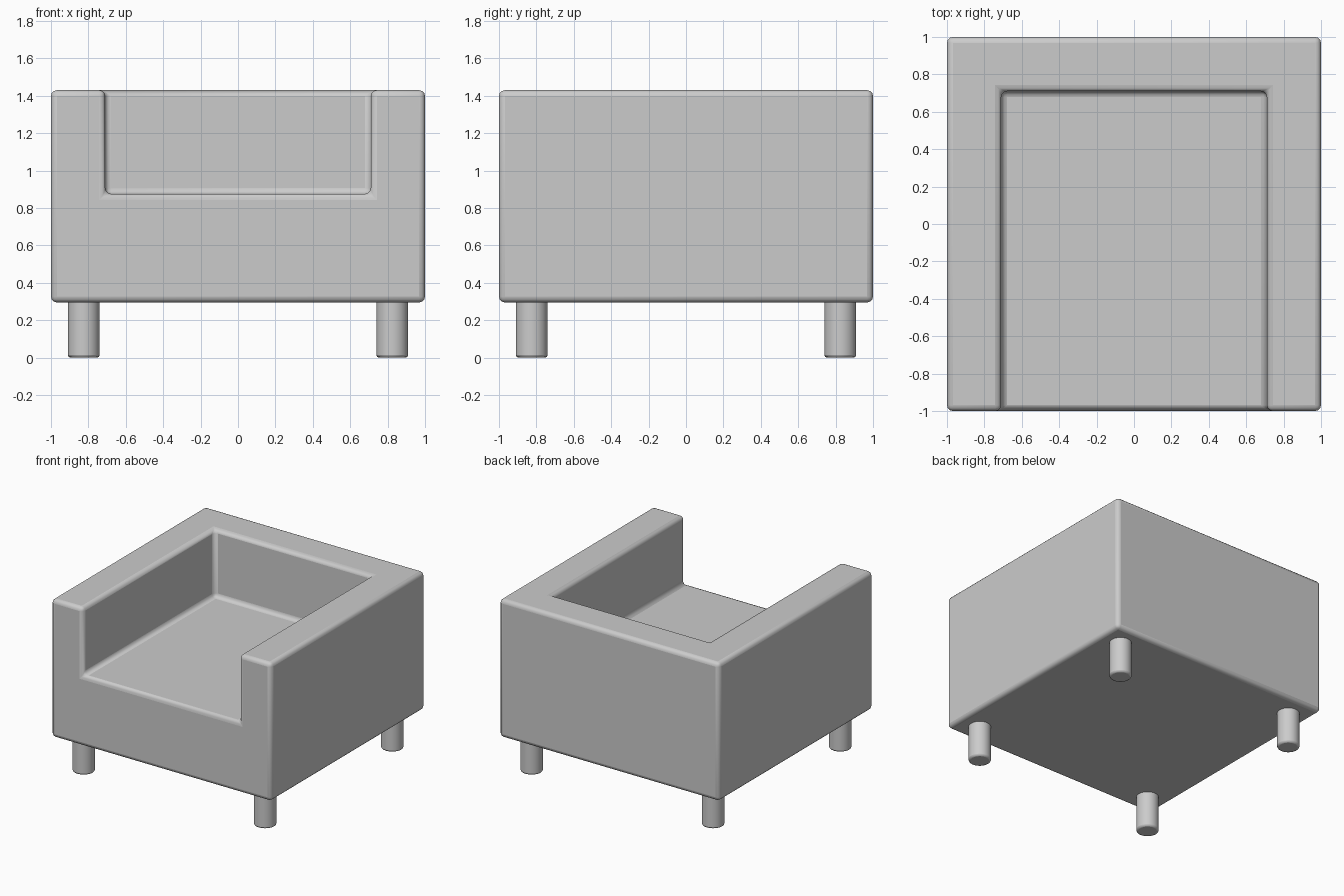
import bpy
import math

if "Cube" in bpy.data.objects:
    bpy.data.objects.remove(bpy.data.objects["Cube"])


def box(name, lo, hi):
    size = [b - a for a, b in zip(lo, hi)]
    centre = [(a + b) / 2 for a, b in zip(lo, hi)]
    bpy.ops.mesh.primitive_cube_add(size=1, location=centre)
    ob = bpy.context.object
    ob.name = name
    ob.scale = size
    bpy.ops.object.transform_apply(location=True, rotation=False, scale=True)
    return ob


def finish(ob, width, segments):
    bev = ob.modifiers.new("soft_edges", "BEVEL")
    bev.width = width
    bev.segments = segments
    bev.limit_method = "ANGLE"
    bev.angle_limit = math.radians(40)
    bpy.ops.object.select_all(action="DESELECT")
    ob.select_set(True)
    bpy.context.view_layer.objects.active = ob
    bpy.ops.object.shade_smooth_by_angle(angle=math.radians(50))


# Upholstered body with the seat recess cut out, open to the front and top
body = box("armchair_body", (-1, -1, 0.295), (1, 1, 1.43))
cutter = box("seat_cutter", (-0.71, -1.5, 0.875), (0.71, 0.71, 2))
cut = body.modifiers.new("seat_recess", "BOOLEAN")
cut.operation = "DIFFERENCE"
cut.solver = "EXACT"
cut.object = cutter
bpy.context.view_layer.objects.active = body
bpy.ops.object.modifier_apply(modifier=cut.name)
bpy.data.objects.remove(cutter, do_unlink=True)
finish(body, 0.032, 3)

# Four round legs
for y, row in ((-0.825, "front"), (0.825, "back")):
    for x, side in ((-0.825, "left"), (0.825, "right")):
        bpy.ops.mesh.primitive_cylinder_add(
            vertices=32, radius=0.085, depth=0.32, location=(x, y, 0.16))
        leg = bpy.context.object
        leg.name = f"{row}_{side}_leg"
        finish(leg, 0.014, 2)
